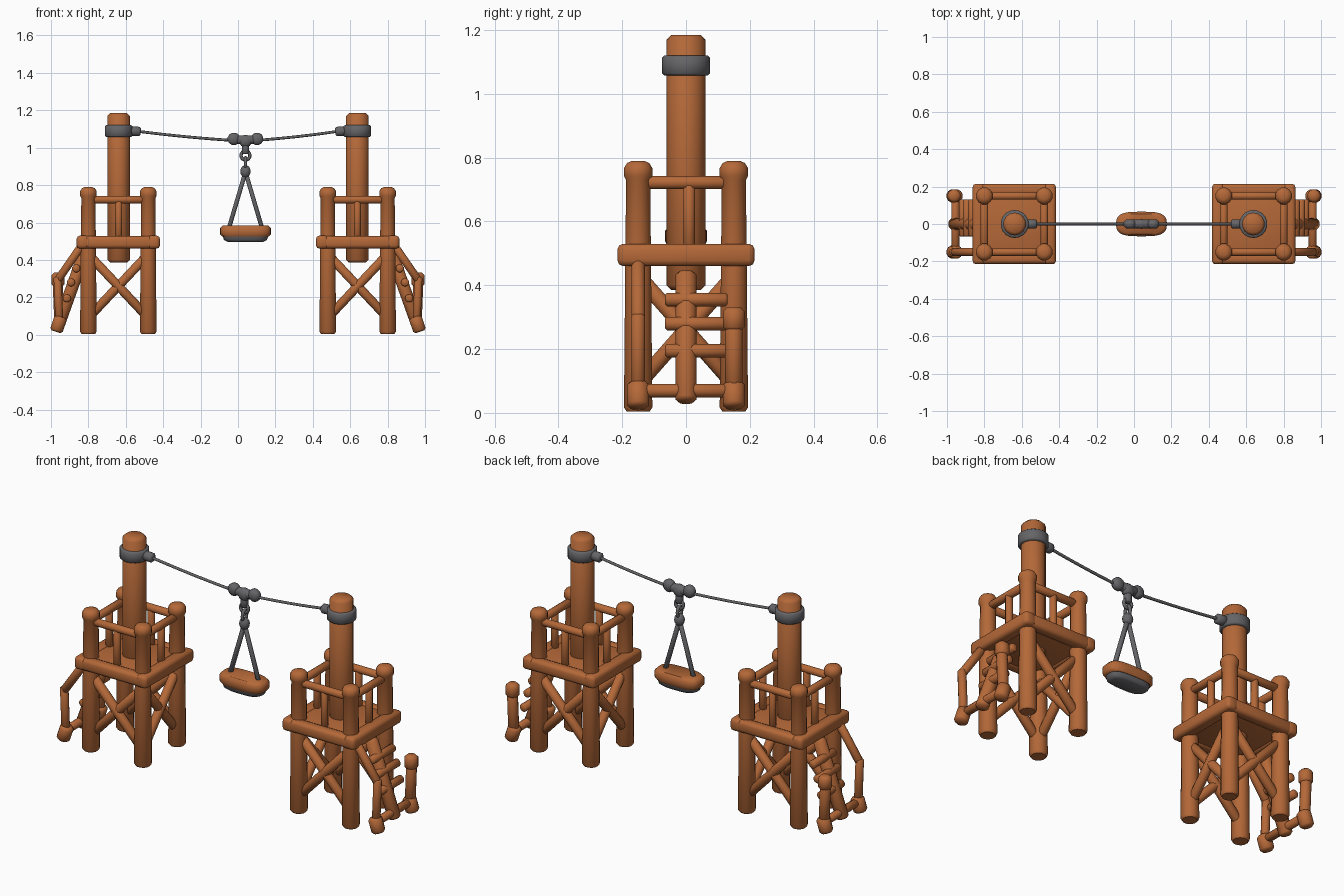
import bpy, bmesh, math
from mathutils import Vector, Matrix

if "Cube" in bpy.data.objects:
    bpy.data.objects.remove(bpy.data.objects["Cube"])


def material(name, rgb):
    m = bpy.data.materials.new(name)
    m.diffuse_color = (*rgb, 1)
    m.use_nodes = True
    m.node_tree.nodes["Principled BSDF"].inputs["Base Color"].default_value = m.diffuse_color
    return m


WOOD = material("warm_wood", (0.46, 0.14, 0.04))
METAL = material("dark_metal", (0.13, 0.13, 0.14))


def finish(name, bm, mat, angle=50):
    bmesh.ops.recalc_face_normals(bm, faces=bm.faces)
    me = bpy.data.meshes.new(name)
    bm.to_mesh(me)
    bm.free()
    ob = bpy.data.objects.new(name, me)
    bpy.context.collection.objects.link(ob)
    me.materials.append(mat)
    bpy.ops.object.select_all(action='DESELECT')
    ob.select_set(True)
    bpy.context.view_layer.objects.active = ob
    bpy.ops.object.shade_smooth_by_angle(angle=math.radians(angle))
    return ob


def lathe(name, a, b, profile, mat, n=12):
    """Round part from a to b; profile holds (distance along, radius)."""
    a, b = Vector(a), Vector(b)
    rot = (b - a).to_track_quat('Z', 'Y').to_matrix()
    bm = bmesh.new()
    rings = []
    for d, r in profile:
        ring = []
        for i in range(n):
            t = 2 * math.pi * (i + 0.5) / n
            ring.append(bm.verts.new(a + rot @ Vector((r * math.cos(t), r * math.sin(t), d))))
        rings.append(ring)
    for p, q in zip(rings, rings[1:]):
        for i in range(n):
            j = (i + 1) % n
            bm.faces.new((p[i], p[j], q[j], q[i]))
    bm.faces.new(rings[0][::-1])
    bm.faces.new(rings[-1])
    return finish(name, bm, mat)


def log(name, a, b, r, mat=WOOD, n=12, bevel=0.3):
    """Cylinder with rounded-off ends."""
    h = (Vector(b) - Vector(a)).length
    c = r * bevel
    return lathe(name, a, b, [(0, r - c), (c, r), (h - c, r), (h, r - c)], mat, n)


def box(name, lo, hi, mat, bevel):
    lo, hi = Vector(lo), Vector(hi)
    bm = bmesh.new()
    bmesh.ops.create_cube(bm, size=1, matrix=Matrix.Translation((lo + hi) / 2) @ Matrix.Diagonal((*(hi - lo), 1)))
    bmesh.ops.bevel(bm, geom=bm.edges[:], offset=bevel, segments=2, affect='EDGES', profile=0.5)
    return finish(name, bm, mat)


def ball(name, c, scale, mat):
    bm = bmesh.new()
    bmesh.ops.create_uvsphere(bm, u_segments=14, v_segments=8, radius=1,
                              matrix=Matrix.Translation(c) @ Matrix.Diagonal((*scale, 1)))
    return finish(name, bm, mat)


def tube(name, pts, r, mat, cyclic=False):
    cu = bpy.data.curves.new(name, 'CURVE')
    cu.dimensions = '3D'
    cu.bevel_depth = r
    cu.bevel_resolution = 2
    cu.use_fill_caps = True
    sp = cu.splines.new('POLY')
    sp.points.add(len(pts) - 1)
    for p, co in zip(sp.points, pts):
        p.co = (*co, 1)
    sp.use_cyclic_u = cyclic
    cu.materials.append(mat)
    ob = bpy.data.objects.new(name, cu)
    bpy.context.collection.objects.link(ob)


CX, IN, OUT, Y = 0.638, 0.48, 0.80, 0.15
for s in (-1, 1):
    def P(x, y, z):
        return (s * x, y, z)

    # Mast with metal collar and cable socket
    log("mast", P(CX, 0, 0.385), P(CX, 0, 1.185), 0.061, n=14, bevel=0.25)
    lathe("collar", P(CX, 0, 1.058), P(CX, 0, 1.12),
          [(0, 0.068), (0.006, 0.075), (0.056, 0.075), (0.062, 0.068)], METAL, 18)
    log("cable_socket", P(0.58, 0, 1.09), P(0.52, 0, 1.086), 0.026, METAL)

    # Corner posts with wider rounded caps
    for x in (IN, OUT):
        for y in (-Y, Y):
            lathe("corner_post", P(x, y, 0.005), P(x, y, 0.79),
                  [(0, 0.038), (0.012, 0.046), (0.45, 0.042), (0.725, 0.039), (0.738, 0.046),
                   (0.762, 0.046), (0.778, 0.036), (0.785, 0.02)], WOOD)

    # Deck and its edge beams
    box("deck", (min(s * 0.44, s * 0.84), -0.19, 0.468), (max(s * 0.44, s * 0.84), 0.19, 0.522), WOOD, 0.01)
    for x in (0.45, 0.83):
        lo, hi = sorted((s * (x - 0.033), s * (x + 0.033)))
        box("deck_side_beam", (lo, -0.215, 0.46), (hi, 0.215, 0.53), WOOD, 0.018)
    for y in (-0.183, 0.183):
        lo, hi = sorted((s * 0.425, s * 0.855))
        box("deck_long_beam", (lo, y - 0.03, 0.461), (hi, y + 0.03, 0.528), WOOD, 0.018)

    # Railings with a central picket, and crossed braces
    for y in (-Y, Y):
        log("rail", P(IN, y, 0.722), P(OUT, y, 0.722), 0.021)
        log("picket", P(CX, y, 0.51), P(CX, y, 0.72), 0.019)
        log("brace", P(IN, y, 0.09), P(OUT, y, 0.43), 0.025)
        log("brace", P(OUT, y * 0.97, 0.09), P(IN, y * 0.97, 0.43), 0.025)
    for x in (IN, OUT):
        log("side_rail", P(x, -Y, 0.722), P(x, Y, 0.722), 0.021)
        log("side_picket", P(x, 0.01, 0.51), P(x, 0.01, 0.72), 0.019)
    log("side_brace", P(IN, -Y, 0.09), P(IN, Y, 0.43), 0.025)
    log("side_brace", P(IN + 0.005, Y, 0.09), P(IN + 0.005, -Y, 0.43), 0.025)

    # Steps: stringer, treads, feet, newel posts and a handrail
    log("stair_stringer", P(0.965, 0, 0.035), P(0.82, 0, 0.44), 0.034)
    for x, z in ((0.915, 0.195), (0.893, 0.28), (0.865, 0.355)):
        log("tread", P(x, -0.066, z), P(x, 0.13, z), 0.022)
    log("foot_bar", P(0.955, -0.13, 0.07), P(0.955, 0.13, 0.07), 0.022)
    for y in (-Y, Y):
        log("stair_foot", P(0.973, y, 0.016), P(0.946, y, 0.096), 0.036)
        log("newel_post", P(0.955, y, 0.06), P(0.965, y, 0.31), 0.022 if y < 0 else 0.028)
    log("newel_cap", P(0.962, Y, 0.255), P(0.962, Y, 0.332), 0.036, bevel=0.4)
    log("handrail", P(0.965, -Y, 0.29), P(0.82, -Y, 0.50), 0.022)

    # Sagging cable from collar to trolley
    ex, tx = s * 0.53, 0.037
    tube("cable", [(tx + (ex - tx) * t, 0, 1.035 + 0.052 * (0.6 * t + 0.4 * t * t))
                   for t in [i / 10 for i in range(11)]], 0.0075, METAL)

# Trolley
TX = 0.04
log("trolley_body", (TX - 0.055, 0, 1.043), (TX + 0.055, 0, 1.043), 0.024, METAL)
for dx in (-0.062, 0, 0.062):
    z = 1.047 if dx else 1.035
    log("trolley_wheel", (TX + dx, -0.024, z), (TX + dx, 0.024, z), 0.034, METAL, bevel=0.4)
log("trolley_stem", (TX, 0, 0.965), (TX, 0, 1.03), 0.02, METAL)

# Links and hanger knob
ang = [2 * math.pi * i / 14 for i in range(14)]
tube("upper_link", [(TX + 0.024 * math.cos(a), 0, 0.958 + 0.024 * math.sin(a)) for a in ang], 0.009, METAL, True)
tube("lower_link", [(TX, 0.018 * math.cos(a), 0.918 + 0.03 * math.sin(a)) for a in ang], 0.009, METAL, True)
ball("hanger_knob", (TX, 0, 0.873), (0.028, 0.026, 0.034), METAL)
for sx in (-1, 1):
    log("hanger_rod", (TX, 0, 0.87), (TX + sx * 0.09, 0, 0.565), 0.0125, METAL, 8)


# Seat: rounded plank with a metal underside
def seat_slab(name, layers, mat):
    bm = bmesh.new()
    n, rings = 28, []
    for z, hx, hy in layers:
        ring = []
        for i in range(n):
            c, q = math.cos(2 * math.pi * i / n), math.sin(2 * math.pi * i / n)
            ring.append(bm.verts.new((TX + hx * math.copysign(abs(c) ** 0.6, c),
                                      hy * math.copysign(abs(q) ** 0.7, q), z)))
        rings.append(ring)
    for p, q in zip(rings, rings[1:]):
        for i in range(n):
            j = (i + 1) % n
            bm.faces.new((p[i], p[j], q[j], q[i]))
    bm.faces.new(rings[0][::-1])
    bm.faces.new(rings[-1])
    finish(name, bm, mat)


seat_slab("seat", [(0.525, 0.125, 0.058), (0.538, 0.136, 0.066), (0.57, 0.136, 0.066), (0.585, 0.122, 0.054)], WOOD)
seat_slab("seat_underside", [(0.497, 0.095, 0.042), (0.506, 0.115, 0.052), (0.53, 0.122, 0.056)], METAL)
